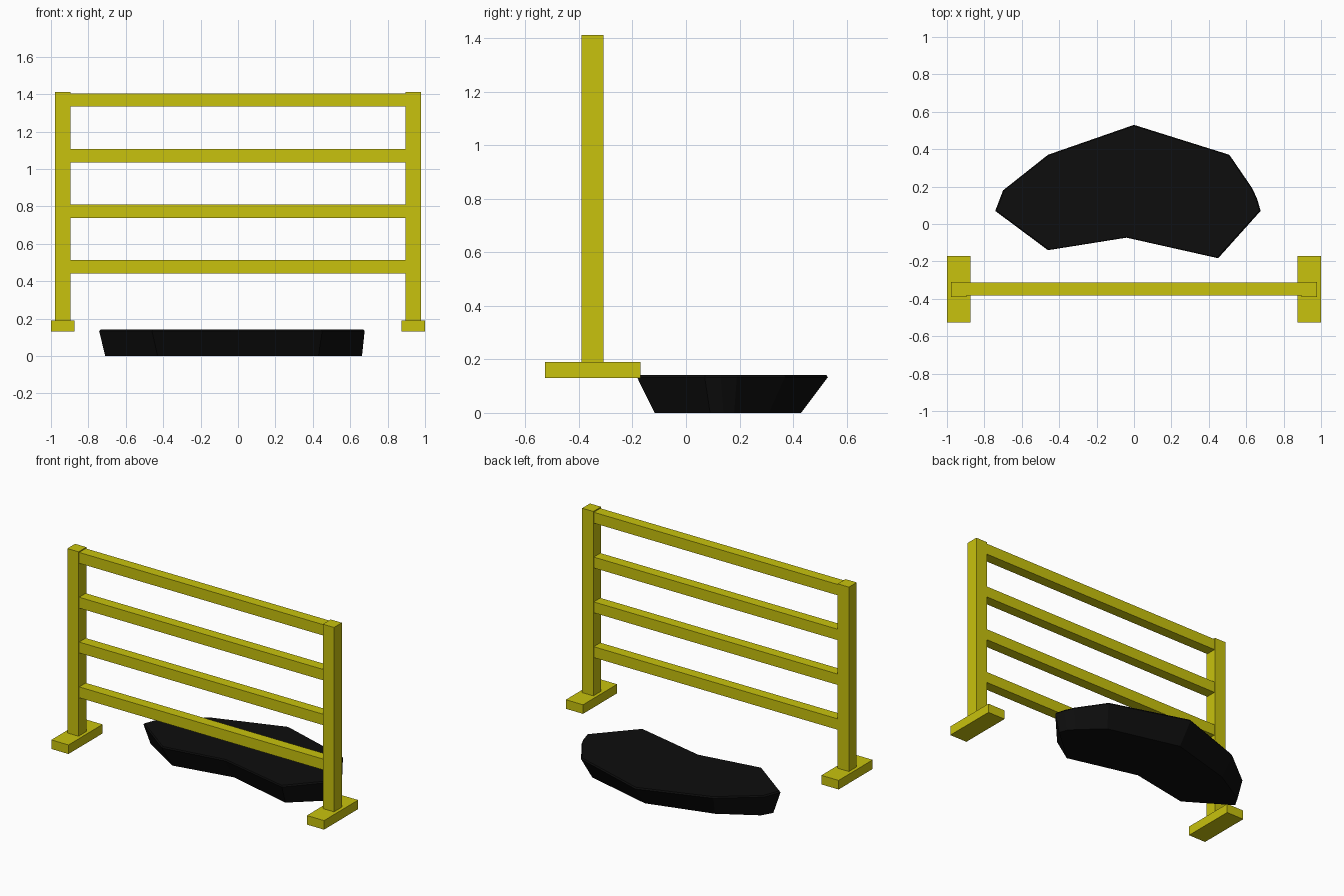
import bpy, bmesh

if "Cube" in bpy.data.objects:
    bpy.data.objects.remove(bpy.data.objects["Cube"])


def material(name, color):
    m = bpy.data.materials.new(name)
    m.diffuse_color = color
    m.use_nodes = True
    m.node_tree.nodes["Principled BSDF"].inputs["Base Color"].default_value = m.diffuse_color
    return m


yellow = material("yellow_paint", (0.58, 0.54, 0.004, 1))
black = material("black_rubber", (0.004, 0.004, 0.004, 1))


def box(name, lo, hi):
    bpy.ops.mesh.primitive_cube_add(
        size=1, location=[(a + b) / 2 for a, b in zip(lo, hi)])
    o = bpy.context.object
    o.name = name
    o.scale = [b - a for a, b in zip(lo, hi)]
    bpy.ops.object.transform_apply(location=False, rotation=False, scale=True)
    o.data.materials.append(yellow)


# Posts and their feet
for side, s in (("left", -1), ("right", 1)):
    cx = s * 0.937
    box(side + "_post", (cx - 0.041, -0.391, 0.19), (cx + 0.041, -0.309, 1.412))
    box(side + "_foot", (cx - 0.063, -0.527, 0.13), (cx + 0.063, -0.17, 0.19))

# Four evenly spaced rails
for i in range(4):
    z = 0.478 + 0.297 * i
    box(f"rail_{i + 1}", (-0.897, -0.383, z - 0.036), (0.897, -0.314, z + 0.036))

# Ground slab: (rim point, base point) pairs, counter-clockwise from the left tip
outline = [
    ((-0.742, 0.07), (-0.71, 0.10)), ((-0.46, -0.14), (-0.43, -0.075)),
    ((-0.04, -0.073), (-0.03, 0.00)), ((0.45, -0.183), (0.43, -0.117)),
    ((0.677, 0.07), (0.663, 0.09)), ((0.66, 0.13), (0.645, 0.14)),
    ((0.633, 0.19), (0.61, 0.18)), ((0.51, 0.37), (0.47, 0.31)),
    ((0.0, 0.53), (0.0, 0.43)), ((-0.46, 0.37), (-0.43, 0.31)),
    ((-0.70, 0.18), (-0.67, 0.17)),
]
bm = bmesh.new()
base = [bm.verts.new((*b, 0)) for r, b in outline]
rim = [bm.verts.new((*r, 0.133)) for r, b in outline]
# top edge is pulled in slightly for a small chamfer
top = [bm.verts.new((r[0] * 0.99, 0.15 + (r[1] - 0.15) * 0.985, 0.142))
       for r, b in outline]
n = len(outline)
for low, high in ((base, rim), (rim, top)):
    for i in range(n):
        j = (i + 1) % n
        bm.faces.new((low[i], low[j], high[j], high[i]))
bm.faces.new(top)
bm.faces.new(base[::-1])
bmesh.ops.recalc_face_normals(bm, faces=bm.faces)
mesh = bpy.data.meshes.new("ground_slab")
bm.to_mesh(mesh)
bm.free()
mesh.materials.append(black)
slab = bpy.data.objects.new("ground_slab", mesh)
bpy.context.collection.objects.link(slab)
